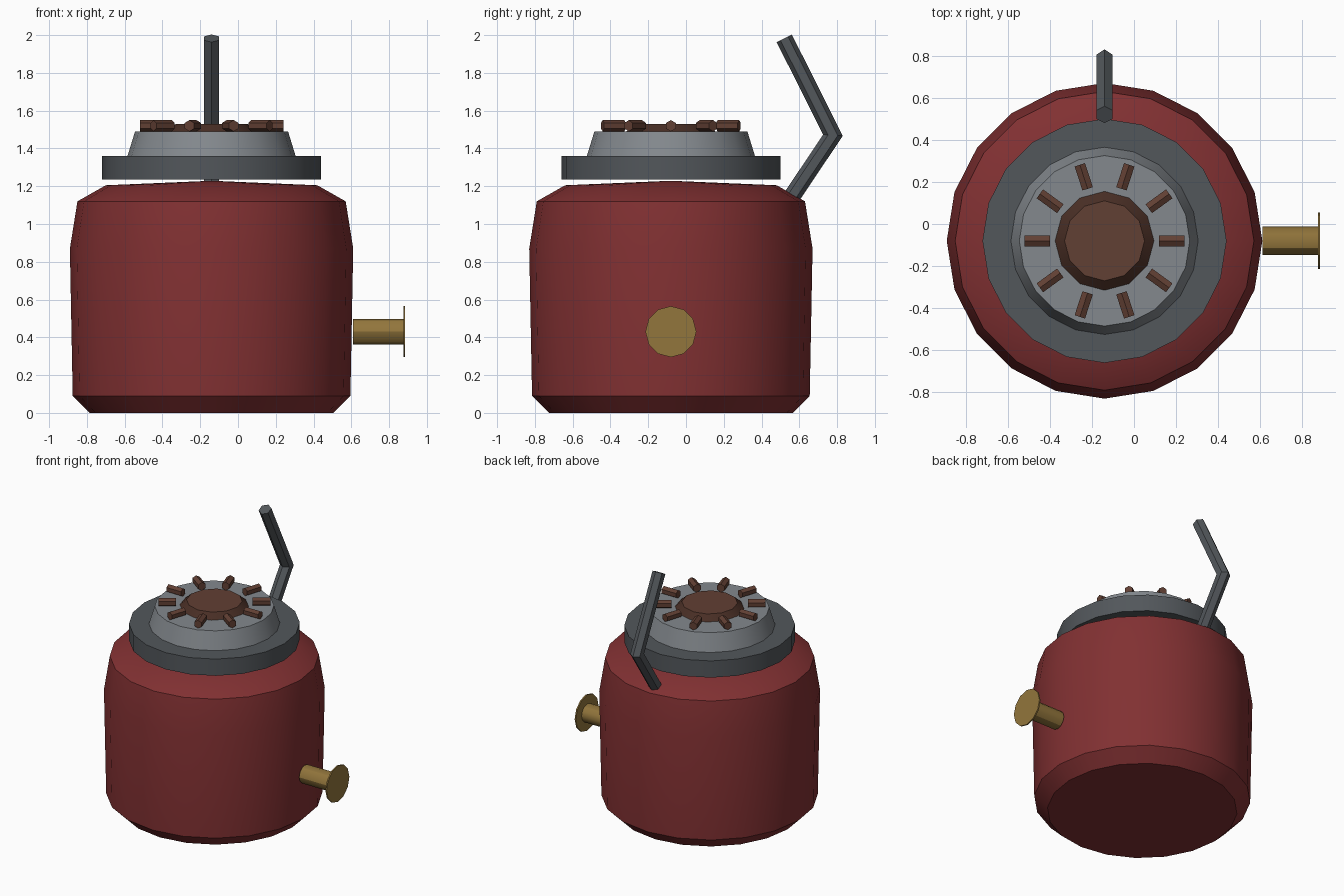
import bpy, bmesh
from math import pi, cos, sin
from mathutils import Vector, Matrix

old = bpy.data.objects.get("Cube")
if old:
    bpy.data.objects.remove(old, do_unlink=True)

CX, CY = -0.14, -0.08  # axis of the canister


def material(name, rgb):
    m = bpy.data.materials.new(name)
    m.use_nodes = True
    m.diffuse_color = (*rgb, 1)
    m.node_tree.nodes["Principled BSDF"].inputs["Base Color"].default_value = (*rgb, 1)
    return m


red = material("red enamel", (0.22, 0.03, 0.032))
dark_grey = material("dark steel", (0.085, 0.095, 0.105))
light_grey = material("light steel", (0.23, 0.25, 0.27))
brown = material("brown", (0.12, 0.05, 0.033))
dark_brown = material("dark brown", (0.065, 0.027, 0.018))
brass = material("brass", (0.29, 0.18, 0.045))


def skin(name, rings, mats, smooth=True):
    """Join rings of points into a closed solid with capped ends."""
    bm = bmesh.new()
    loops = [[bm.verts.new(p) for p in ring] for ring in rings]
    n = len(loops[0])
    for a, b in zip(loops, loops[1:]):
        for i in range(n):
            j = (i + 1) % n
            bm.faces.new((a[i], a[j], b[j], b[i]))
    bm.faces.new(loops[0][::-1])
    bm.faces.new(loops[-1])
    bmesh.ops.recalc_face_normals(bm, faces=bm.faces)
    mesh = bpy.data.meshes.new(name)
    bm.to_mesh(mesh)
    bm.free()
    for m in mats:
        mesh.materials.append(m)
    obj = bpy.data.objects.new(name, mesh)
    bpy.context.collection.objects.link(obj)
    if smooth:
        bpy.ops.object.select_all(action="DESELECT")
        obj.select_set(True)
        bpy.context.view_layer.objects.active = obj
        bpy.ops.object.shade_smooth_by_angle(angle=pi / 6)
    return obj


def lathe(name, profile, sides, *mats, place=Matrix.Translation((CX, CY, 0)), smooth=True):
    """Revolve (radius, height) pairs about the local z axis."""
    rings = [[place @ Vector((r * cos(2 * pi * i / sides), r * sin(2 * pi * i / sides), z))
              for i in range(sides)] for r, z in profile]
    return skin(name, rings, mats, smooth)


# Canister body and lid
lathe("body", [(0.645, 0), (0.735, 0.09), (0.75, 0.87), (0.71, 1.12),
               (0.56, 1.205), (0.02, 1.228)], 20, red)
lathe("lid_rim", [(0.58, 1.235), (0.58, 1.36)], 20, dark_grey)
lathe("lid_collar", [(0.445, 1.36), (0.405, 1.49)], 20, light_grey)

# Centre knob with a darker sloped side
knob = lathe("centre_knob", [(0.235, 1.49), (0.19, 1.53)], 12, brown, dark_brown)
for face in knob.data.polygons:
    face.material_index = 0 if face.normal.z > 0.9 else 1

# Ring of radial pegs
for k in range(10):
    place = (Matrix.Translation((CX, CY, 1.52)) @ Matrix.Rotation(2 * pi * k / 10, 4, "Z")
             @ Matrix.Rotation(pi / 2, 4, "Y"))
    lathe(f"peg_{k + 1}", [(0.03, 0.26), (0.03, 0.38)], 6, brown, place=place, smooth=False)

# Side tap and its round plate
tap = Matrix.Translation((0, CY, 0.43)) @ Matrix.Rotation(pi / 2, 4, "Y")
lathe("tap_pipe", [(0.067, 0.61), (0.067, 0.877)], 12, brass, place=tap)
lathe("tap_plate", [(0.135, 0.875), (0.135, 0.885)], 12, brass, place=tap)

# Bent spout pipe, mitred at the elbow
path = [Vector((CX, y, z)) for y, z in ((0.53, 1.10), (0.778, 1.47), (0.52, 1.983))]
side = Vector((1, 0, 0))
d1, d2 = (path[1] - path[0]).normalized(), (path[2] - path[1]).normalized()
mid = (d1 + d2).normalized()
rings = []
for point, d, stretch in zip(path, (d1, mid, d2), (1, 1 / mid.dot(d1), 1)):
    out = side.cross(d)
    rings.append([point + 0.045 * (sin(pi * i / 3) * side + stretch * cos(pi * i / 3) * out)
                  for i in range(6)])
skin("spout_pipe", rings, [dark_grey], smooth=False)
